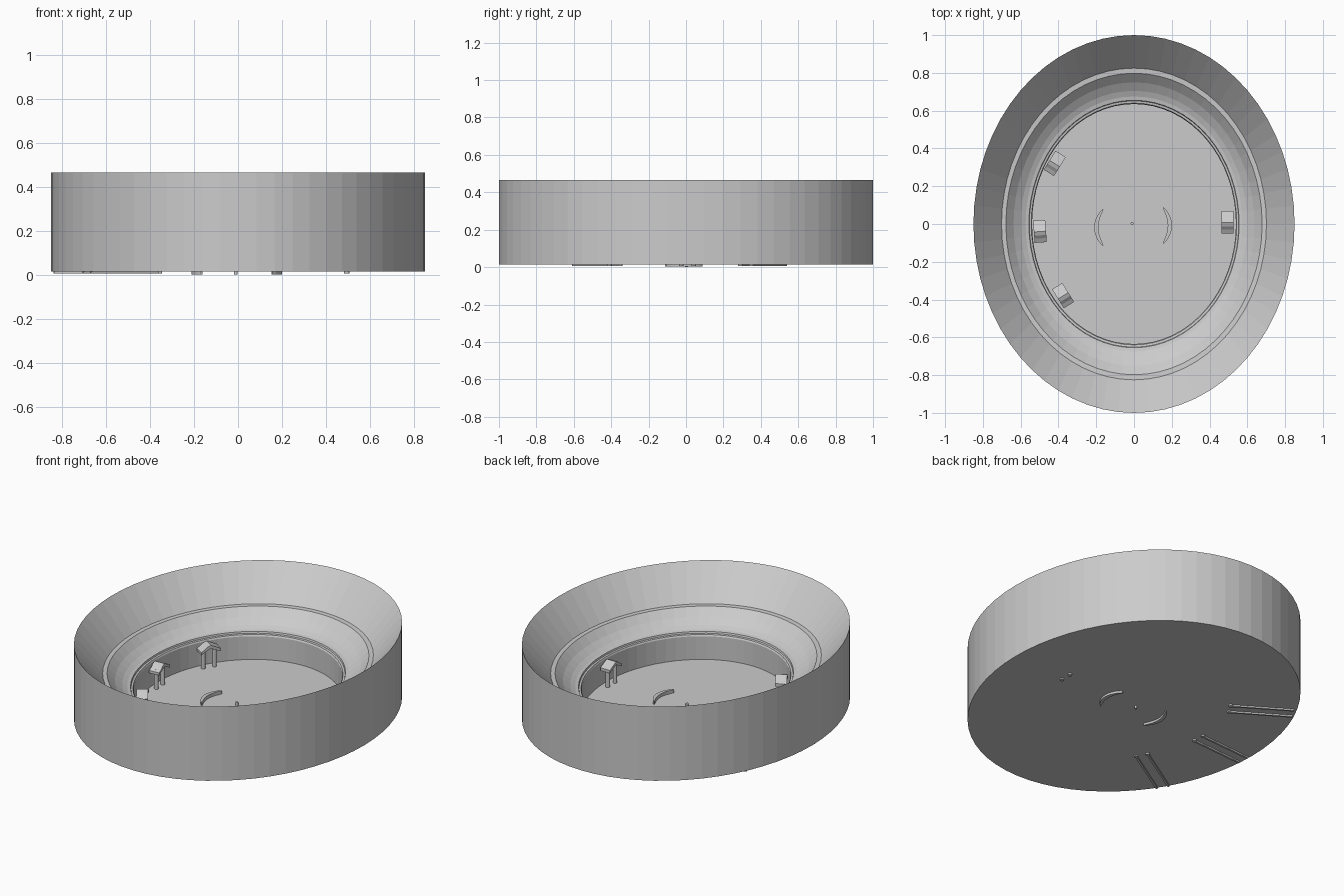
import bpy, bmesh, math
from mathutils import Matrix, Vector

if "Cube" in bpy.data.objects:
    bpy.data.objects.remove(bpy.data.objects["Cube"])

SX = 0.85      # ellipse ratio of the body
SIDES = 64


def make_object(name, bm, smooth=False):
    bmesh.ops.recalc_face_normals(bm, faces=bm.faces)
    me = bpy.data.meshes.new(name)
    bm.to_mesh(me)
    bm.free()
    ob = bpy.data.objects.new(name, me)
    bpy.context.collection.objects.link(ob)
    return ob


def lathe(name, profile):
    """Elliptical lathe; both ends of the profile are capped with a face."""
    bm = bmesh.new()
    rings = []
    for r, z in profile:
        rings.append([bm.verts.new((SX * r * math.cos(2 * math.pi * i / SIDES),
                                    r * math.sin(2 * math.pi * i / SIDES), z))
                      for i in range(SIDES)])
    for a, b in zip(rings, rings[1:]):
        for i in range(SIDES):
            j = (i + 1) % SIDES
            bm.faces.new((a[i], a[j], b[j], b[i]))
    bm.faces.new(rings[0])
    bm.faces.new(rings[-1])
    return make_object(name, bm)


def prism(bm, pts, offset):
    """Extrude a closed polygon of 3D points along an offset."""
    face = bm.faces.new([bm.verts.new(p) for p in pts])
    res = bmesh.ops.extrude_face_region(bm, geom=[face])
    verts = [g for g in res["geom"] if isinstance(g, bmesh.types.BMVert)]
    bmesh.ops.translate(bm, verts=verts, vec=Vector(offset))


def cylinder(bm, x, y, r, z0, z1, n=12):
    bmesh.ops.create_cone(bm, cap_ends=True, segments=n, radius1=r, radius2=r, depth=z1 - z0,
                          matrix=Matrix.Translation((x, y, (z0 + z1) / 2)))


# Dish body: outer wall, flared bowl with a flat ledge, inner lip and floor
lathe("dish_body", [
    (1.0, 0.015), (1.0, 0.465), (0.825, 0.278), (0.798, 0.276),
    (0.75, 0.232), (0.705, 0.203), (0.675, 0.19), (0.655, 0.186),
    (0.652, 0.176), (0.64, 0.174), (0.635, 0.165), (0.635, 0.025)])

# Gabled clips: local x is radial (inwards), local y is tangential
ROOF = [(0.06, 0.142), (0.0, 0.172), (-0.02, 0.164), (-0.036, 0.15), (-0.058, 0.138),
        (-0.058, 0.122), (-0.036, 0.134), (0.0, 0.152), (0.06, 0.124)]


def clip(name, x, y, angle, wire_length=0):
    place = Matrix.Translation((x, y, 0)) @ Matrix.Rotation(math.radians(angle), 4, 'Z')
    bm = bmesh.new()
    prism(bm, [(-0.032, t, z) for t, z in ROOF], (0.064, 0, 0))
    for t in (-0.034, 0.034):
        cylinder(bm, 0, t, 0.012, 0.006, 0.145)
    bm.transform(place)
    make_object(name, bm)
    if wire_length:
        # Pair of thin wires under the base running to the rim
        bm = bmesh.new()
        for t in (-0.034, 0.034):
            prism(bm, [(0, t - 0.006, 0.006), (0, t + 0.006, 0.006),
                       (0, t + 0.006, 0.018), (0, t - 0.006, 0.018)], (-wire_length, 0, 0))
        bm.transform(place)
        make_object(name + "_wires", bm)


clip("upper_left_clip", -0.42, 0.32, -32, 0.35)
clip("middle_left_clip", -0.498, -0.04, 4, 0.34)
clip("lower_left_clip", -0.375, -0.38, 32, 0.37)
clip("right_clip", 0.495, 0.008, 0)


# Curved crescent bars standing on the floor and showing through the base
def crescent(name, x, y, side):
    bm = bmesh.new()
    n, half, bulge = 12, 0.095, 0.035
    outer, inner = [], []
    for i in range(n + 1):
        u = -1 + 2 * i / n
        w = 0.003 + 0.008 * math.sqrt(max(0, 1 - u * u))
        cx = side * bulge * (1 - u * u)
        outer.append((x + cx + side * w, y + half * u, 0.002))
        inner.append((x + cx - side * w, y + half * u, 0.002))
    prism(bm, outer + inner[::-1], (0, 0, 0.043))
    make_object(name, bm)


crescent("left_crescent", -0.165, -0.018, -1)
crescent("right_crescent", 0.155, -0.008, 1)

# Small centre pin
bm = bmesh.new()
cylinder(bm, -0.01, 0.003, 0.008, 0.0, 0.045)
make_object("centre_pin", bm)
